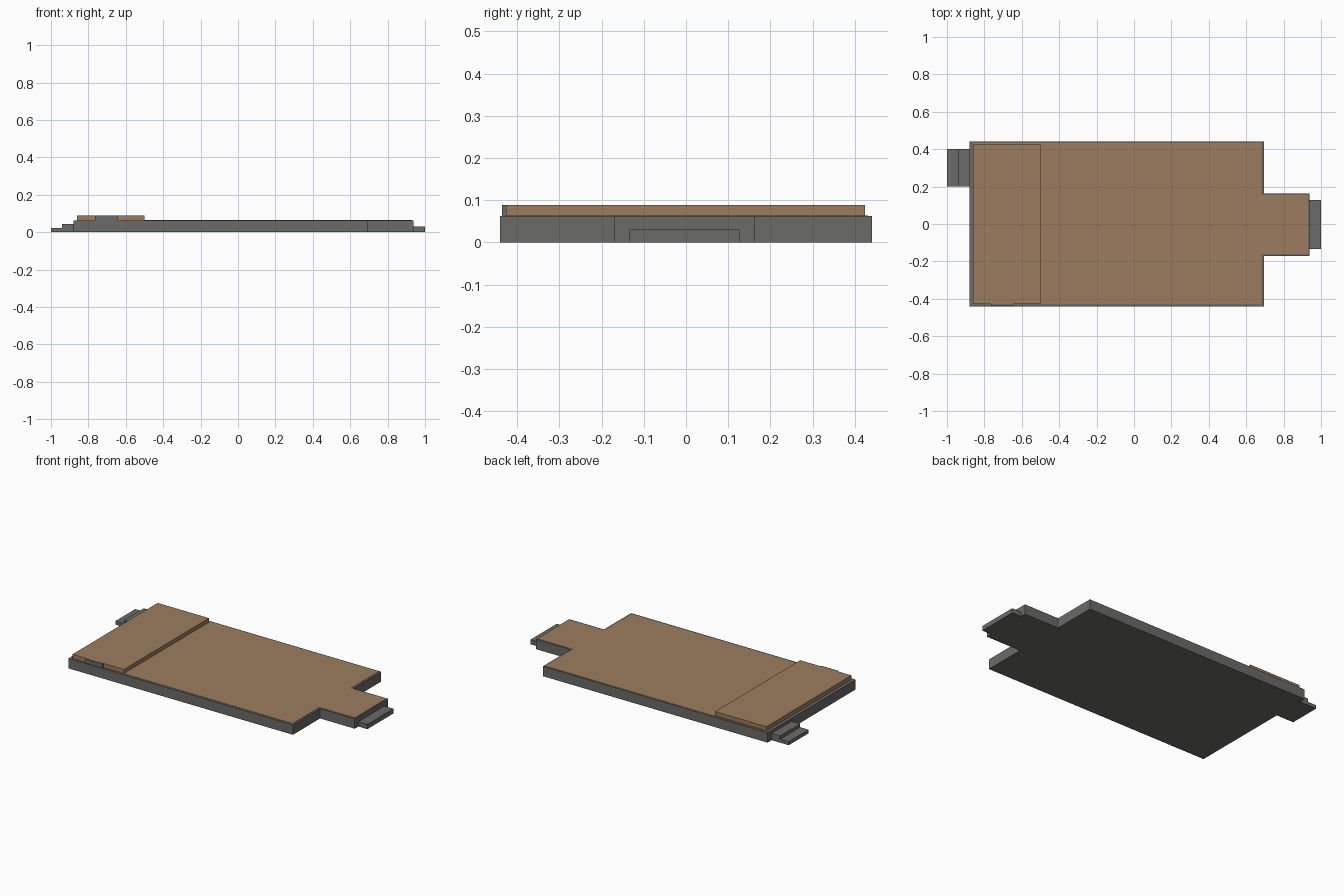
import bpy, bmesh

if "Cube" in bpy.data.objects:
    bpy.data.objects.remove(bpy.data.objects["Cube"])

def material(name, col):
    m = bpy.data.materials.new(name)
    m.diffuse_color = (*col, 1)
    m.use_nodes = True
    m.node_tree.nodes["Principled BSDF"].inputs["Base Color"].default_value = m.diffuse_color
    return m

grey = material("dark grey", (0.148, 0.145, 0.138))
wood = material("brown wood", (0.335, 0.202, 0.113))

def prism(name, outline, z0, z1, mat):
    """Extrude a flat outline from z0 to z1."""
    bm = bmesh.new()
    face = bm.faces.new([bm.verts.new((x, y, z0)) for x, y in outline])
    ext = bmesh.ops.extrude_face_region(bm, geom=[face])
    top = [g for g in ext["geom"] if isinstance(g, bmesh.types.BMVert)]
    bmesh.ops.translate(bm, verts=top, vec=(0, 0, z1 - z0))
    bmesh.ops.recalc_face_normals(bm, faces=bm.faces)
    me = bpy.data.meshes.new(name)
    bm.to_mesh(me)
    bm.free()
    me.materials.append(mat)
    ob = bpy.data.objects.new(name, me)
    bpy.context.collection.objects.link(ob)
    return ob

def box(name, x0, x1, y0, y1, z0, z1, mat):
    return prism(name, [(x0, y0), (x1, y0), (x1, y1), (x0, y1)], z0, z1, mat)

def stage_outline(x0, xm, x1, y0, y1, t0, t1):
    """Rectangle with a narrower tongue on the right."""
    return [(x0, y0), (xm, y0), (xm, t0), (x1, t0),
            (x1, t1), (xm, t1), (xm, y1), (x0, y1)]

# Platform with its tongue, and the thin wooden floor on top
prism("platform", stage_outline(-0.88, 0.694, 0.937, -0.441, 0.441, -0.17, 0.163),
      0, 0.0625, grey)
prism("wood_floor", stage_outline(-0.86, 0.682, 0.930, -0.428, 0.432, -0.160, 0.155),
      0.0625, 0.0638, wood)

# Raised wooden riser with a grey step set at its front
box("riser", -0.86, -0.50, -0.427, 0.424, 0.0625, 0.089, wood)
box("riser_step", -0.765, -0.643, -0.436, -0.427, 0.0625, 0.0885, grey)

# Steps at the left side and at the end of the tongue
box("left_step_upper", -0.94, -0.88, 0.2, 0.4, 0, 0.043, grey)
box("left_step_lower", -1.0, -0.94, 0.2, 0.4, 0, 0.022, grey)
box("tongue_step", 0.937, 1.0, -0.134, 0.127, 0, 0.03, grey)
